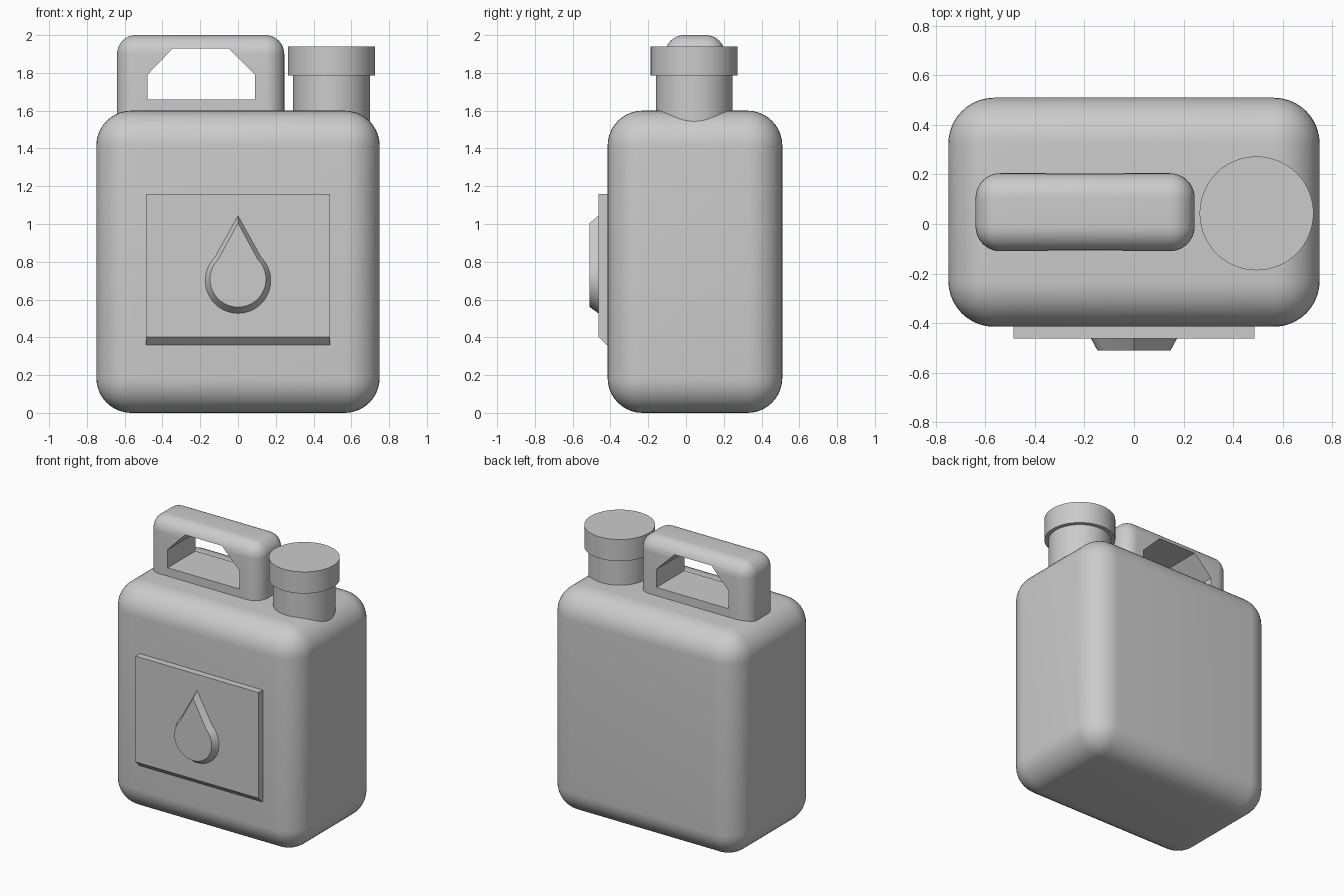
import bpy, bmesh
from math import sin, cos, radians
from mathutils import Matrix, Vector

cube = bpy.data.objects.get("Cube")
if cube:
    bpy.data.objects.remove(cube, do_unlink=True)

GREY = (0.6, 0.6, 0.6, 1)
grey = bpy.data.materials.new("plain_grey")
grey.use_nodes = True
grey.diffuse_color = GREY
grey.node_tree.nodes["Principled BSDF"].inputs["Base Color"].default_value = GREY


def finish(name, bm, smooth=True):
    """Turn a bmesh into a named grey object."""
    bmesh.ops.recalc_face_normals(bm, faces=bm.faces)
    mesh = bpy.data.meshes.new(name)
    bm.to_mesh(mesh)
    bm.free()
    mesh.materials.append(grey)
    ob = bpy.data.objects.new(name, mesh)
    bpy.context.collection.objects.link(ob)
    bpy.ops.object.select_all(action='DESELECT')
    ob.select_set(True)
    bpy.context.view_layer.objects.active = ob
    if smooth:
        bpy.ops.object.shade_smooth_by_angle(angle=radians(30))
    return ob


def rounded_box(name, low, high, radius, round_bottom=True):
    low, high = Vector(low), Vector(high)
    bm = bmesh.new()
    bmesh.ops.create_cube(bm, size=1, matrix=Matrix.Translation((low + high) / 2)
                          @ Matrix.Diagonal((*(high - low), 1)))
    edges = [e for e in bm.edges
             if round_bottom or any(v.co.z > low.z + 0.01 for v in e.verts)]
    bmesh.ops.bevel(bm, geom=edges, offset=radius, segments=10, profile=0.5,
                    affect='EDGES', clamp_overlap=True)
    return finish(name, bm)


def loft(name, ring_a, ring_b, smooth=False):
    """Solid between two matching outlines."""
    bm = bmesh.new()
    a = [bm.verts.new(p) for p in ring_a]
    b = [bm.verts.new(p) for p in ring_b]
    bm.faces.new(a)
    bm.faces.new(b)
    for i in range(len(a)):
        j = (i + 1) % len(a)
        bm.faces.new((a[i], a[j], b[j], b[i]))
    return finish(name, bm, smooth)


def cylinder(name, x, y, z0, z1, radius):
    bm = bmesh.new()
    bmesh.ops.create_cone(bm, cap_ends=True, segments=64, radius1=radius,
                          radius2=radius, depth=z1 - z0,
                          matrix=Matrix.Translation((x, y, (z0 + z1) / 2)))
    return finish(name, bm)


def drop_outline(y, radius, centre, tip):
    """Circle open at the top, drawn up to a point."""
    arc = [radians(45 - 270 * i / 48) for i in range(49)]
    return [(0, y, tip)] + [(radius * cos(t), y, centre + radius * sin(t)) for t in arc]


# Canister body
rounded_box("body", (-0.75, -0.415, 0), (0.75, 0.51, 1.6), 0.185)

# Handle with a chamfered grip opening
handle = rounded_box("handle", (-0.64, -0.11, 1.5), (0.245, 0.205, 2), 0.1, False)
opening = [(-0.48, 1.66), (0.09, 1.66), (0.09, 1.79), (-0.05, 1.93),
           (-0.345, 1.93), (-0.48, 1.79)]
cutter = loft("grip_cutter", [(x, -0.4, z) for x, z in opening],
              [(x, 0.5, z) for x, z in opening])
cutter.hide_render = True
cut = handle.modifiers.new("grip_opening", 'BOOLEAN')
cut.object = cutter
cut.operation = 'DIFFERENCE'
cut.solver = 'EXACT'
bpy.context.view_layer.objects.active = handle
bpy.ops.object.modifier_apply(modifier=cut.name)
bpy.data.objects.remove(cutter, do_unlink=True)

# Spout and screw cap
cylinder("spout", 0.495, 0.043, 1.4, 1.8, 0.203)
cylinder("cap", 0.495, 0.043, 1.785, 1.94, 0.23)

# Label panel with a sloped lower edge
side = [(-0.40, 0.36), (-0.42, 0.36), (-0.463, 0.403), (-0.463, 1.16), (-0.40, 1.16)]
loft("label_panel", [(-0.487, y, z) for y, z in side], [(0.487, y, z) for y, z in side])

# Raised drop emblem with sloped sides
loft("drop_emblem", drop_outline(-0.46, 0.175, 0.70, 1.047),
     drop_outline(-0.51, 0.148, 0.708, 1.005), True)
